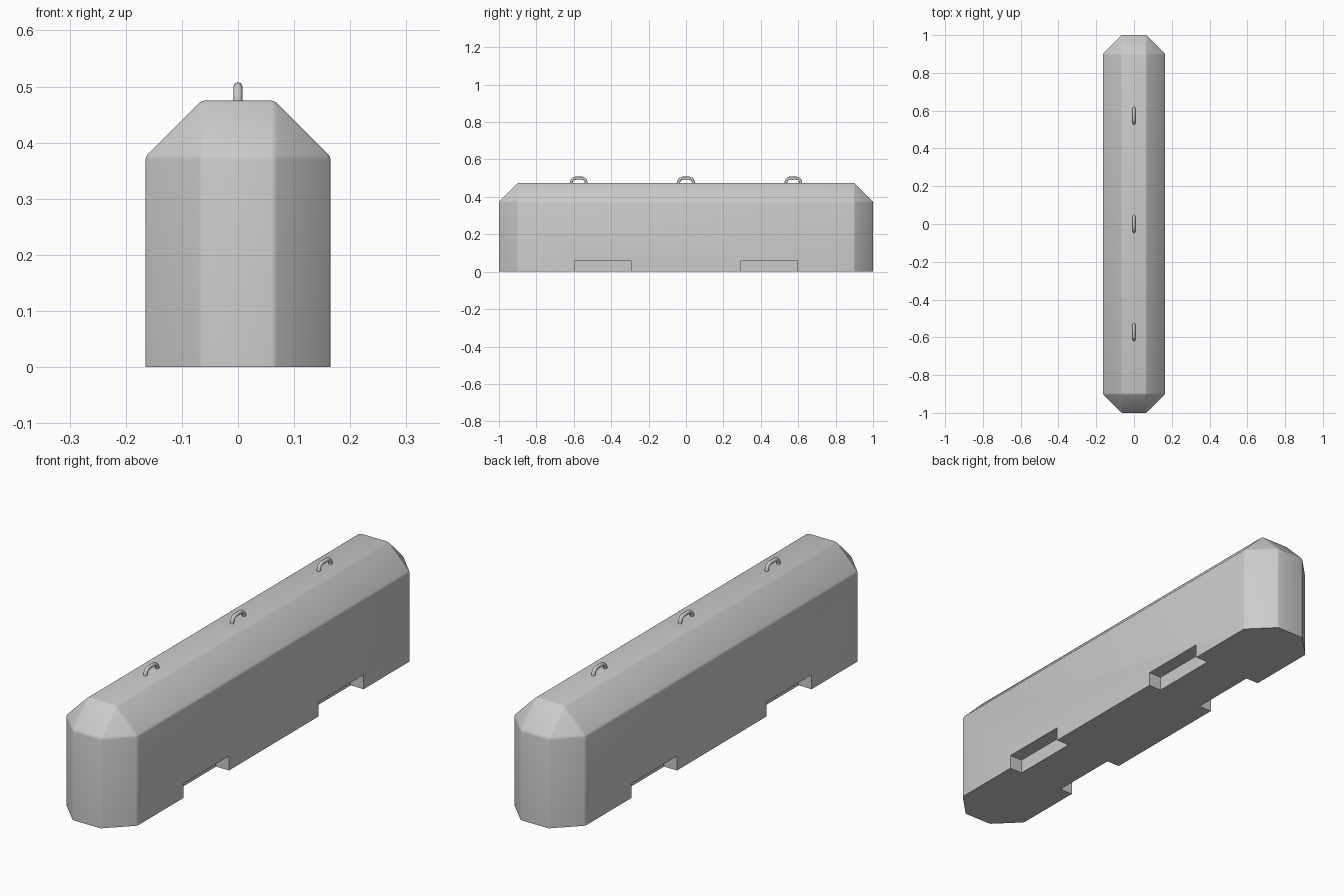
import bpy, bmesh
from mathutils import Vector

if "Cube" in bpy.data.objects:
    bpy.data.objects.remove(bpy.data.objects["Cube"])

HX, HY, H, CH = 0.165, 1.0, 0.475, 0.1


def off_floor(bm):
    # every edge that does not lie on the flat underside
    return [e for e in bm.edges if max(v.co.z for v in e.verts) > 1e-4]


# Barrier body: box with wide chamfers, then a fine rounding of the edges
bm = bmesh.new()
bmesh.ops.create_cube(bm, size=1)
for v in bm.verts:
    v.co = Vector((v.co.x * 2 * HX, v.co.y * 2 * HY, (v.co.z + 0.5) * H))
bmesh.ops.bevel(bm, geom=off_floor(bm), offset=CH, segments=1,
                affect='EDGES', clamp_overlap=True)
bmesh.ops.bevel(bm, geom=off_floor(bm), offset=0.006, segments=2,
                profile=0.5, affect='EDGES', clamp_overlap=True)
bmesh.ops.recalc_face_normals(bm, faces=bm.faces)
mesh = bpy.data.meshes.new("barrier_body")
bm.to_mesh(mesh)
bm.free()
body = bpy.data.objects.new("barrier_body", mesh)
bpy.context.collection.objects.link(body)

# Forklift pockets: four shallow notches along the bottom edges
bm = bmesh.new()
for sx in (-1, 1):
    for sy in (-1, 1):
        cube = bmesh.ops.create_cube(bm, size=1)["verts"]
        for v in cube:
            v.co = Vector((v.co.x * 0.12 + sx * HX,
                           v.co.y * 0.30 + sy * 0.445,
                           v.co.z * 0.12))
mesh = bpy.data.meshes.new("pocket_cutter")
bm.to_mesh(mesh)
bm.free()
cutter = bpy.data.objects.new("pocket_cutter", mesh)
bpy.context.collection.objects.link(cutter)
cutter.hide_render = True
cutter.hide_set(True)
cut = body.modifiers.new("pockets", 'BOOLEAN')
cut.operation = 'DIFFERENCE'
cut.solver = 'EXACT'
cut.object = cutter

# Bake the notches, drop the cutter, shade smooth by angle
bpy.context.view_layer.objects.active = body
body.select_set(True)
bpy.ops.object.modifier_apply(modifier=cut.name)
bpy.data.objects.remove(cutter)
bpy.ops.object.shade_smooth_by_angle(angle=0.6)

# Lifting loops: bent round bars along the top
half = [(0.039, -0.01), (0.039, 0.004), (0.036, 0.014),
        (0.029, 0.021), (0.019, 0.025)]
path = [(-y, z) for y, z in half] + [(y, z) for y, z in reversed(half)]
for i, y0 in enumerate((-0.573, 0.0, 0.573)):
    curve = bpy.data.curves.new(f"lifting_loop_{i + 1}", 'CURVE')
    curve.dimensions = '3D'
    curve.bevel_depth = 0.008
    curve.bevel_resolution = 2
    curve.use_fill_caps = True
    spline = curve.splines.new('POLY')
    spline.points.add(len(path) - 1)
    for p, (y, z) in zip(spline.points, path):
        p.co = (0, y, z, 1)
    spline.use_smooth = True
    loop = bpy.data.objects.new(f"lifting_loop_{i + 1}", curve)
    loop.location = (0, y0, H)
    bpy.context.collection.objects.link(loop)
